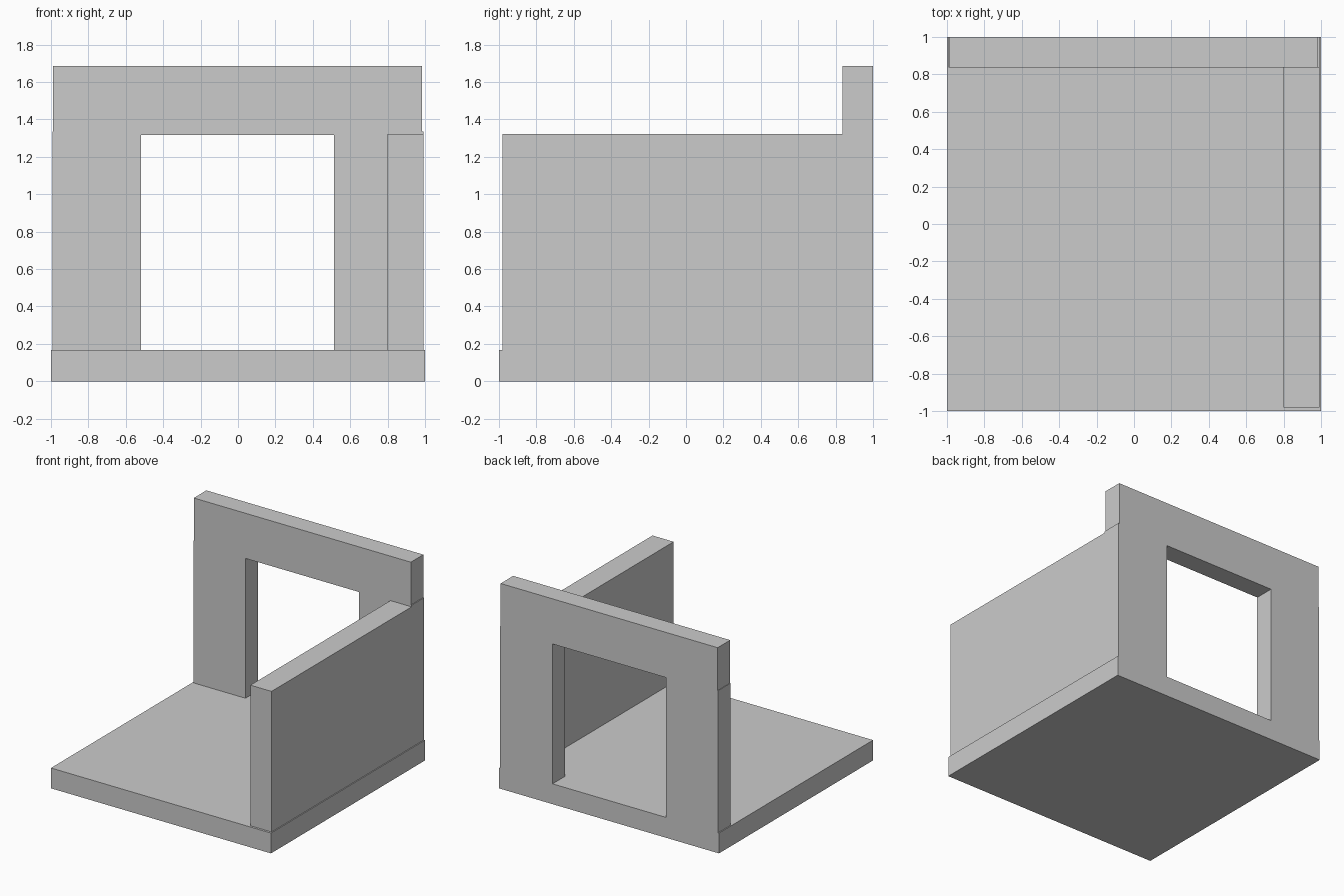
import bpy, bmesh

if "Cube" in bpy.data.objects:
    bpy.data.objects.remove(bpy.data.objects["Cube"])


def extrude_outline(name, points, y0, y1):
    """Solid from an x-z outline, extruded from y0 to y1."""
    bm = bmesh.new()
    face = bm.faces.new([bm.verts.new((x, y0, z)) for x, z in points])
    result = bmesh.ops.extrude_face_region(bm, geom=[face])
    verts = [v for v in result["geom"] if isinstance(v, bmesh.types.BMVert)]
    bmesh.ops.translate(bm, verts=verts, vec=(0, y1 - y0, 0))
    bmesh.ops.recalc_face_normals(bm, faces=bm.faces)
    mesh = bpy.data.meshes.new(name)
    bm.to_mesh(mesh)
    bm.free()
    obj = bpy.data.objects.new(name, mesh)
    bpy.context.collection.objects.link(obj)
    return obj


def rect(x0, x1, z0, z1):
    return [(x0, z0), (x1, z0), (x1, z1), (x0, z1)]


FLOOR_TOP = 0.167

# Floor slab
extrude_outline("floor", rect(-1, 1, 0, FLOOR_TOP), -1, 1)

# Low solid wall along the right edge
extrude_outline("side_wall", rect(0.80, 0.992, FLOOR_TOP, 1.322), -0.982, 0.837)

# Tall back wall with a doorway, slightly narrower above the posts
back_outline = [
    (-0.992, FLOOR_TOP), (-0.518, FLOOR_TOP), (-0.518, 1.316),
    (0.513, 1.316), (0.513, FLOOR_TOP), (0.992, FLOOR_TOP),
    (0.992, 1.335), (0.985, 1.335), (0.985, 1.687),
    (-0.988, 1.687), (-0.988, 1.335), (-0.992, 1.335),
]
extrude_outline("back_wall", back_outline, 0.837, 1.0)
